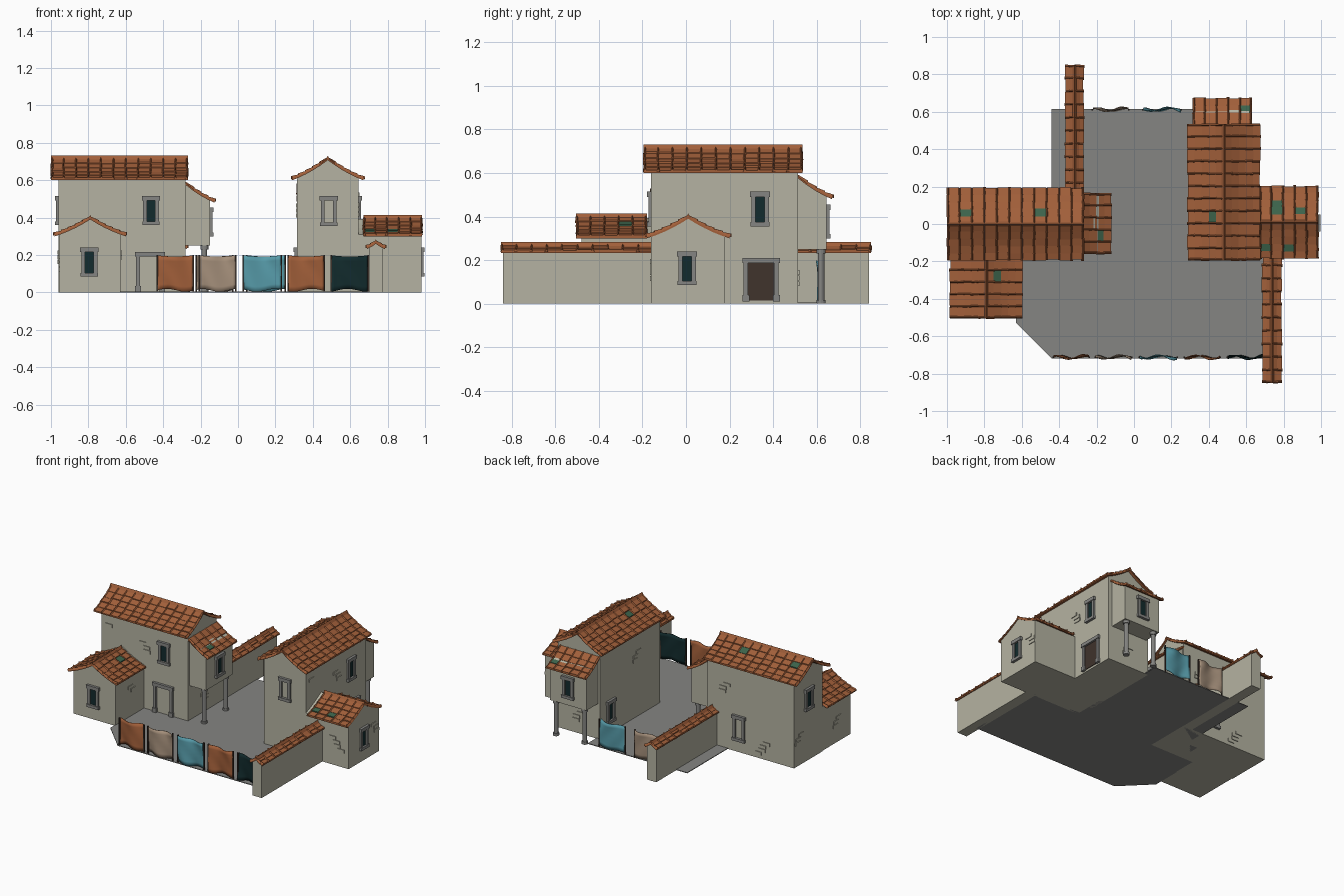
import bpy, bmesh, math, random
from mathutils import Vector

if "Cube" in bpy.data.objects:
    bpy.data.objects.remove(bpy.data.objects["Cube"])

random.seed(4)
COLS = {
    "terracotta": (0.36, 0.115, 0.042), "plaster": (0.46, 0.45, 0.36), "stone": (0.235, 0.235, 0.225),
    "paving": (0.235, 0.235, 0.225), "moss": (0.045, 0.125, 0.07), "dark teal": (0.006, 0.024, 0.026),
    "door brown": (0.05, 0.033, 0.025), "tan cloth": (0.38, 0.28, 0.2), "blue cloth": (0.095, 0.33, 0.4)}
MATS = {}
for n, c in COLS.items():
    MATS[n] = bpy.data.materials.new(n)
    MATS[n].diffuse_color = (*c, 1)

MOSS = [(-.92, -.24), (-.73, -.24), (-.74, -.3), (-.92, -.37), (.75, .08), (.78, .11), (.87, .07), (.72, -.11),
        (.84, -.11), (-.2, -.08), (.58, .62), (-.49, .07), (-.88, .06), (.41, .33), (.53, .13), (.41, .05)]


def finish(name, bm, *mats):
    bmesh.ops.recalc_face_normals(bm, faces=bm.faces)
    me = bpy.data.meshes.new(name)
    bm.to_mesh(me)
    bm.free()
    for m in mats:
        me.materials.append(MATS[m])
    ob = bpy.data.objects.new(name, me)
    bpy.context.collection.objects.link(ob)
    return ob


def hexa(bm, lower, upper, mat=0):
    """Closed solid between two matching outlines."""
    a = [bm.verts.new(p) for p in lower]
    b = [bm.verts.new(p) for p in upper]
    n = len(a)
    fs = [bm.faces.new(a[::-1]), bm.faces.new(b)]
    fs += [bm.faces.new((a[i], a[(i + 1) % n], b[(i + 1) % n], b[i])) for i in range(n)]
    for f in fs:
        f.material_index = mat


def box(bm, x0, x1, y0, y1, z0, z1, mat=0):
    ring = [(x0, y0), (x1, y0), (x1, y1), (x0, y1)]
    hexa(bm, [(x, y, z0) for x, y in ring], [(x, y, z1) for x, y in ring], mat)


def at(axis, a, b, z):
    """a runs along the ridge axis, b across it."""
    return Vector((a, b, z) if axis == 'x' else (b, a, z))


def drop(t, rise):
    """Height lost at fraction t down a flared roof slope."""
    return rise * (t + 0.35 * t * (1 - t))


def slope(bm, axis, a0, a1, mid, side, width, ridge, rise, rows, step, start=0.0):
    """One tiled slope: slab, overlapping tiles and cover ribs."""
    def p(a, v, lift):
        return at(axis, a, mid + side * v, ridge - drop(v / width, rise) + lift)
    cols = max(1, round((a1 - a0) / step))
    cw = (a1 - a0) / cols
    for r in range(rows):
        v0, v1 = width * r / rows, width * (r + 1) / rows
        hexa(bm, [p(a0, v0, 0), p(a1, v0, 0), p(a1, v1, 0), p(a0, v1, 0)],
             [p(a0, v0, .009), p(a1, v0, .009), p(a1, v1, .009), p(a0, v1, .009)])
        for c in range(cols):
            s, e = a0 + c * cw, a0 + (c + 1) * cw
            j = random.uniform(0, .007)
            k = random.uniform(.013, .019)
            mid_p = p((s + e) / 2, (v0 + v1) / 2, 0)
            green = any((mid_p.x - x) ** 2 + (mid_p.y - y) ** 2 < .027 ** 2 for x, y in MOSS)
            lo, hi = v0, v1 + j
            g = .003
            hexa(bm, [p(s + g, lo, .007), p(e - g, lo, .007), p(e - g, hi, .007), p(s + g, hi, .007)],
                 [p(s + g, lo, .011), p(e - g, lo, .011), p(e - g, hi, k), p(s + g, hi, k)], int(green))
        for c in range(cols + 1):
            q = min(max(a0 + c * cw, a0 + .006), a1 - .006) + random.uniform(-.002, .002)
            hi = v1 + random.uniform(.002, .009)
            hexa(bm, [p(q - .007, v0, .008), p(q + .007, v0, .008), p(q, v0, .017)],
                 [p(q - .008, hi, .008), p(q + .008, hi, .008), p(q, hi, .024)])


def gable_roof(name, axis, a0, a1, mid, width, eave, ridge, rows=5, step=.068):
    bm = bmesh.new()
    for side in (-1, 1):
        slope(bm, axis, a0, a1, mid, side, width, ridge, ridge - eave, rows, step)
    # ridge cap
    hexa(bm, [at(axis, a0, mid - .014, ridge), at(axis, a0, mid + .014, ridge), at(axis, a0, mid, ridge + .024)],
         [at(axis, a1, mid - .014, ridge), at(axis, a1, mid + .014, ridge), at(axis, a1, mid, ridge + .024)])
    finish(name, bm, "terracotta", "moss")


def gable_body(name, axis, a0, a1, mid, half, width, eave, ridge):
    bm = bmesh.new()
    prof = [(-half, 0), (half, 0)]
    for i in range(9):
        v = half * (1 - i / 4)
        prof.append((v, ridge + .003 - drop(abs(v) / width, ridge - eave)))
    hexa(bm, [at(axis, a0, mid + b, z) for b, z in prof], [at(axis, a1, mid + b, z) for b, z in prof])
    finish(name, bm, "plaster")


def house(name, axis, a0, a1, mid, half, eave, ridge, over0, over1, width, **kw):
    gable_body(name + "_walls", axis, a0, a1, mid, half, width, eave, ridge)
    gable_roof(name + "_roof", axis, a0 - over0, a1 + over1, mid, width, eave, ridge, **kw)


house("left_house", 'x', -.96, -.28, 0, .16, .60, .707, .04, .012, .19)
house("right_tower", 'y', -.16, .515, .48, .165, .60, .707, .035, .02, .19)
house("front_annex", 'y', -.48, -.15, -.79, .165, .30, .39, .025, -.03, .19)
house("side_annex", 'x', .64, .98, .01, .17, .30, .39, -.03, .005, .19)
house("front_yard_wall", 'y', -.84, -.15, .737, .037, .232, .26, .01, 0, .048, rows=2)
house("back_yard_wall", 'y', .15, .84, -.318, .037, .232, .26, 0, .01, .045, rows=2)

# jettied balcony rooms with lean-to roofs and stone posts
def balcony(name, axis, a0, a1, wall, depth, posts, post_b):
    bm = bmesh.new()
    prof = [(wall - .01, .25), (wall + depth, .25), (wall + depth, .50), (wall + depth / 2, .54), (wall - .01, .58)]
    hexa(bm, [at(axis, a0, b, z) for b, z in prof], [at(axis, a1, b, z) for b, z in prof])
    finish(name + "_room", bm, "plaster")
    bm = bmesh.new()
    slope(bm, axis, a0 - .015, a1 + .015, wall, 1, .155, .575, .095, 4, .065)
    finish(name + "_roof", bm, "terracotta", "moss")
    bm = bmesh.new()
    for a in posts:
        c = at(axis, a, post_b, 0)
        for r, z0, z1 in ((.015, 0, .25), (.021, 0, .018), (.021, .23, .252)):
            ring = [(c.x + r * math.cos(i * math.pi / 6), c.y + r * math.sin(i * math.pi / 6)) for i in range(12)]
            hexa(bm, [(x, y, z0) for x, y in ring], [(x, y, z1) for x, y in ring])
    finish(name + "_posts", bm, "stone")


balcony("left_balcony", 'y', -.145, .15, -.28, .13, (-.12, .12), -.18)
balcony("tower_balcony", 'x', .33, .615, .515, .13, (.36, .585), .62)

# courtyard paving
bm = bmesh.new()
yard = [(-.63, -.53), (-.44, -.72), (.72, -.72), (.72, -.14), (.34, -.14), (.34, .615), (-.44, .615),
        (-.44, 0), (-.53, 0), (-.53, -.16), (-.63, -.16)]
hexa(bm, [(x, y, 0) for x, y in yard], [(x, y, .005) for x, y in yard])
finish("courtyard", bm, "paving")


def plate(bm, face, plane, s0, s1, z0, z1, d0, d1, mat=0):
    """Box lying on a wall; face is '+x', '-x', '+y' or '-y'."""
    sg = 1 if face[0] == '+' else -1
    n0, n1 = sorted((plane + sg * d0, plane + sg * d1))
    if face[1] == 'x':
        box(bm, n0, n1, s0, s1, z0, z1, mat)
    else:
        box(bm, s0, s1, n0, n1, z0, z1, mat)


def opening(name, face, plane, s, z0, w, h, pane, door=False):
    """Stone jambs, lintel and sill around a pane."""
    bm = bmesh.new()
    j, hw = .02, w / 2
    for k in (-1, 1):
        a, b = sorted((s + k * hw, s + k * (hw - j)))
        plate(bm, face, plane, a, b, z0, z0 + h, -.01, .013)
        if door:
            plate(bm, face, plane, a - .006, b + .006, z0, z0 + .03, -.01, .018)
    plate(bm, face, plane, s - hw - .006, s + hw + .006, z0 + h - .024, z0 + h, -.01, .018)
    if not door:
        plate(bm, face, plane, s - hw - .004, s + hw + .004, z0, z0 + .02, -.01, .018)
    if pane:
        plate(bm, face, plane, s - hw + j, s + hw - j, z0 + .005, z0 + h - .02, -.004, .004, 1)
    finish(name, bm, "stone", pane or "plaster")


T = "dark teal"
opening("left_house_front_window", '-y', -.16, -.465, .36, .085, .155, T)
opening("left_house_door", '-y', -.16, -.47, .005, .15, .21, None, True)
opening("left_house_back_window", '+y', .16, -.53, .08, .09, .18, None)
opening("left_house_gable_window", '-x', -.96, 0, .36, .085, .155, T)
opening("front_annex_window", '-y', -.48, -.795, .085, .085, .155, T)
opening("tower_front_window", '-y', -.16, .485, .355, .085, .16, None)
opening("tower_side_window", '+x', .645, .34, .355, .08, .16, T)
opening("tower_door", '+x', .645, .345, .01, .16, .2, "door brown", True)
opening("tower_yard_window", '-x', .315, .40, .08, .085, .16, T)
opening("side_annex_window", '+x', .98, .005, .085, .08, .155, T)
opening("left_balcony_window", '+x', -.15, 0, .30, .085, .155, T)
opening("tower_balcony_window", '+y', .645, .47, .30, .085, .155, T)

# clusters of exposed bricks
bm = bmesh.new()
for face, plane, s, z, n in (
        ('-y', -.16, -.885, .505, 1), ('-y', -.16, -.62, .45, 3), ('-y', -.16, .87, .18, 4),
        ('+x', .645, -.085, .51, 1), ('+x', .645, .185, .455, 3), ('+x', .98, .13, .2, 3),
        ('+y', .16, -.73, .1, 4), ('+y', .16, -.42, .44, 3), ('-x', -.96, .1, .2, 3),
        ('-x', -.955, -.33, .16, 3), ('+x', -.28, .02, .12, 3), ('-x', .315, .1, .45, 3),
        ('+x', -.625, -.3, .2, 2), ('+y', .515, .48, .13, 3)):
    for i in range(n):
        a = s + (i % 2) * .03 - .04 + (i // 2) * .035
        zz = z + .014 - i * .026
        plate(bm, face, plane, a, a + .052, zz - .011, zz + .011, -.005, .005)
finish("exposed_bricks", bm, "plaster")


# hanging cloth barriers
def cloth(name, x0, x1, y, mat, ph):
    bm = bmesh.new()
    nx, nz = 14, 7
    vs = []
    for k in range(nz + 1):
        for i in range(nx + 1):
            s, t = i / nx, k / nz
            wave = .012 * math.sin(s * 7 + ph + t * 2.2) * (.5 + .5 * t) + .004 * math.sin(t * 6 + ph + s * 9)
            z = .012 + .186 * t + .008 * (1 - t) * math.sin(s * 6 + ph) - .006 * t * math.sin(math.pi * s)
            vs.append(bm.verts.new((x0 + (x1 - x0) * s, y + wave, z)))
    for k in range(nz):
        for i in range(nx):
            q = k * (nx + 1) + i
            bm.faces.new((vs[q], vs[q + 1], vs[q + nx + 2], vs[q + nx + 1])).smooth = True
    ob = finish(name, bm, mat)
    sol = ob.modifiers.new("thickness", 'SOLIDIFY')
    sol.thickness, sol.offset = .004, 0
    bm = bmesh.new()
    for x in (x0 - .002, x1 + .002):
        box(bm, x - .004, x + .004, y - .004, y + .004, 0, .2)
    finish(name + "_poles", bm, "door brown")


for i, (x0, x1, y, m) in enumerate((
        (-.43, -.24, -.712, "terracotta"), (-.205, -.015, -.712, "tan cloth"), (.03, .23, -.712, "blue cloth"),
        (.27, .46, -.712, "terracotta"), (.5, .695, -.712, "dark teal"),
        (-.22, -.03, .612, "tan cloth"), (.05, .25, .612, "blue cloth"))):
    cloth("cloth_%d" % (i + 1), x0, x1, y, m, i * 1.3)

for m in bpy.data.materials:
    if m.users and not m.is_grease_pencil:
        m.use_nodes = True
        m.node_tree.nodes["Principled BSDF"].inputs["Base Color"].default_value = m.diffuse_color
